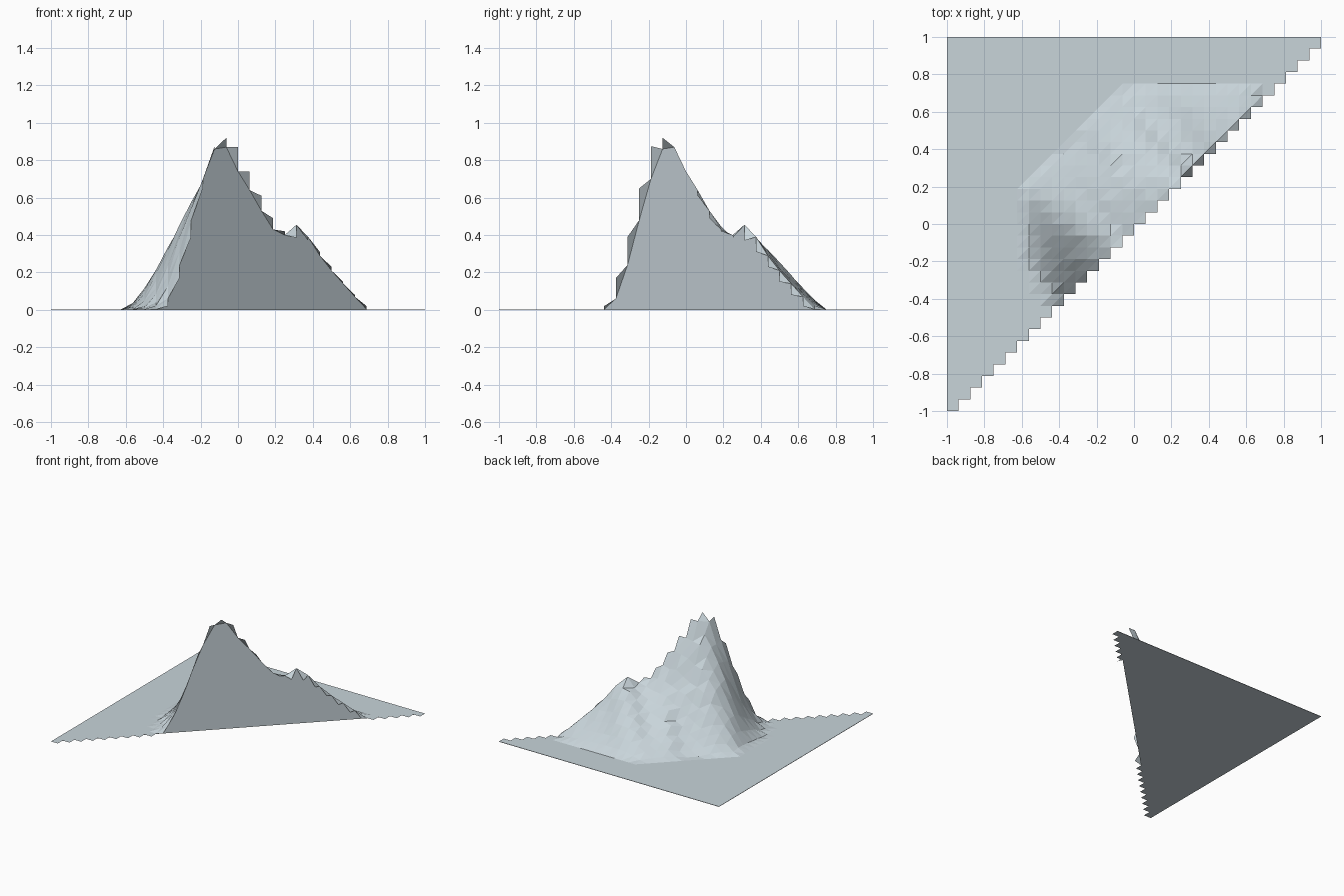
import bpy, random

if "Cube" in bpy.data.objects:
    bpy.data.objects.remove(bpy.data.objects["Cube"])

random.seed(4)
N = 32
S = 2 / N
FLAT = 0.003

# Height of the cut ridge on the diagonal, and of the stair teeth beyond it
K0 = -7
DIAG = [0, .06, .24, .48, .70, .86, .87, .74, .64, .53, .43, .40, .455, .39, .29, .21, .14, .07, 0]
TOOTH = [.02, .17, .39, .65, .875, .92, .87, .74, .61, .49, .42, .385, .37, .31, .23, .15, .08, .02, 0]
# Reach of the slope away from the cut, along the ridge
REACH = [(-.47, .2), (-.43, .26), (-.35, .5), (-.2, .8), (-.1, .8), (.02, .76), (.2, .8),
         (.3, .79), (.4, .68), (.52, .45), (.65, .19), (.72, .06)]


def table(values, k):
    i = k - K0
    return values[i] if 0 <= i < len(values) else 0


def ridge(t):
    k = int(t // S)
    f = t / S - k
    return table(DIAG, k) * (1 - f) + table(DIAG, k + 1) * f


def reach(t):
    for (a, wa), (b, wb) in zip(REACH, REACH[1:]):
        if a <= t <= b:
            return wa + (wb - wa) * (t - a) / (b - a)
    return .05


def height(i, j):
    if i > j:                                   # tooth tip
        return max(FLAT, table(TOOTH, j - N // 2))
    x, y = -1 + i * S, -1 + j * S
    t, u = (x + y) / 2, y - x
    power = 1.2 if t < .1 else 1.0
    h = ridge(t) * max(0, 1 - u / reach(t)) ** power
    if u > 0 and h > .05:
        h *= random.uniform(.97, 1.03)          # rocky unevenness
    return max(FLAT, h)


verts, faces, index = [], [], {}


def add(x, y, z):
    verts.append((x, y, z))
    return len(verts) - 1


# Terrain sheet: half grid with a stepped diagonal edge
for j in range(N + 1):
    for i in range(min(j + 1, N) + 1):
        index[i, j] = add(-1 + i * S, -1 + j * S, height(i, j))
for j in range(N):
    for i in range(j + 1):
        a, b = index[i, j], index[i + 1, j]
        c, d = index[i + 1, j + 1], index[i, j + 1]
        faces += [(a, b, c), (a, c, d)]

# Flat base and upright sides, including the cut wall on the diagonal
corner = [(0, 0), (N, N), (0, N)]
rims = [[(k, k) for k in range(N + 1)],
        [(N - k, N) for k in range(N + 1)],
        [(0, N - k) for k in range(N + 1)]]
base = {}
for rim in rims:
    for i, j in rim:
        if (i, j) not in base:
            base[i, j] = add(-1 + i * S, -1 + j * S, 0)
    for p, q in zip(rim, rim[1:]):
        faces.append((base[p], base[q], index[q], index[p]))
faces.append(tuple(reversed([base[p] for rim in rims for p in rim[:-1]])))

mesh = bpy.data.meshes.new("mountain_half")
mesh.from_pydata(verts, [], faces)
mesh.update()
mat = bpy.data.materials.new("pale blue grey")
mat.diffuse_color = (.58, .66, .70, 1)
mat.use_nodes = True
mat.node_tree.nodes["Principled BSDF"].inputs["Base Color"].default_value = mat.diffuse_color
mesh.materials.append(mat)
obj = bpy.data.objects.new("mountain_half", mesh)
bpy.context.collection.objects.link(obj)
